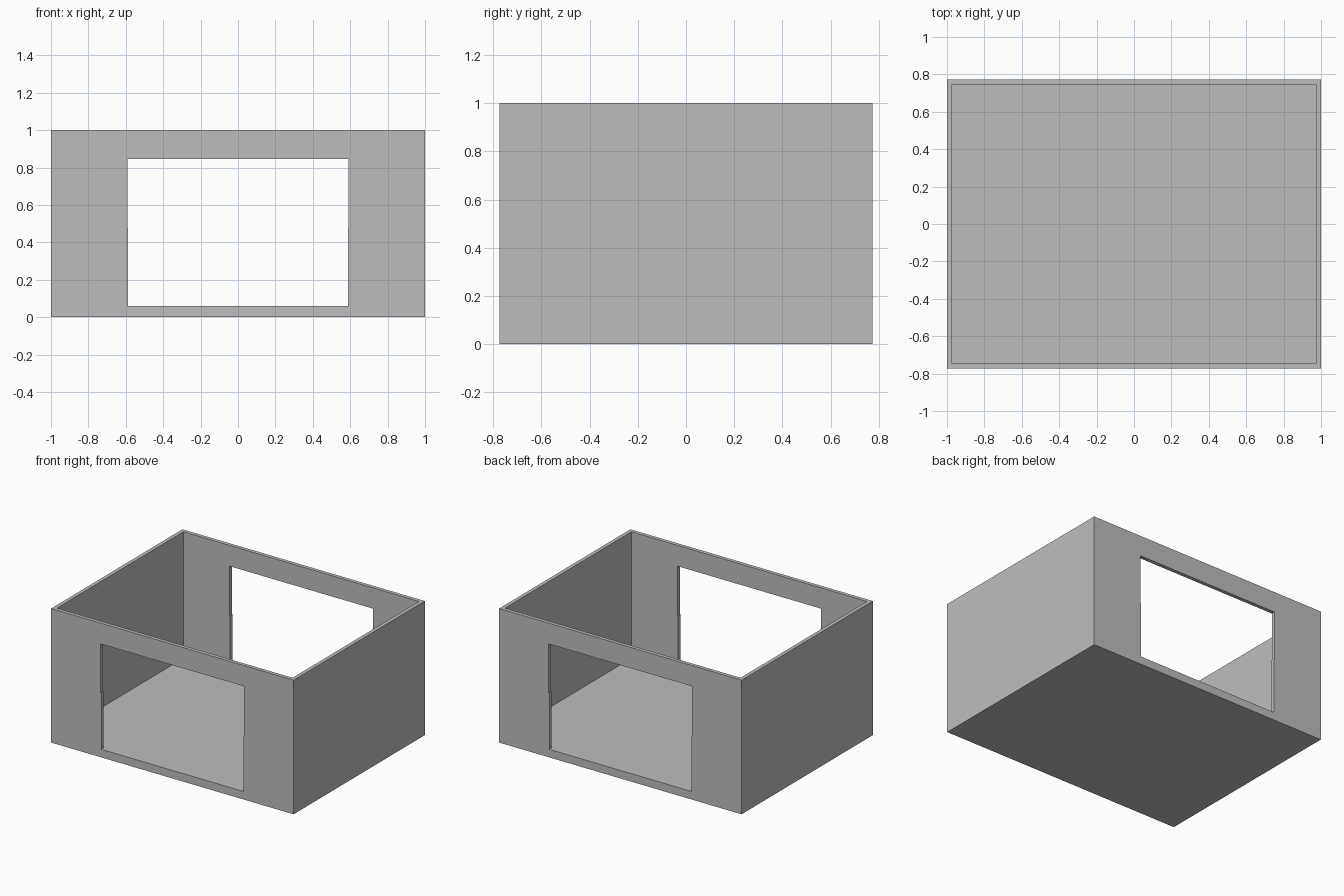
import bpy
import bmesh
from mathutils import Vector

if "Cube" in bpy.data.objects:
    bpy.data.objects.remove(bpy.data.objects["Cube"])

W, D, H = 1.0, 0.773, 1.0      # half width, half depth, height
T = 0.028                      # wall thickness
FLOOR, SILL, HEAD, STEP = 0.057, 0.06, 0.845, 0.478

grey = bpy.data.materials.new("plain grey")
grey.diffuse_color = (0.515, 0.515, 0.515, 1)
grey.use_nodes = True
grey.node_tree.nodes["Principled BSDF"].inputs["Base Color"].default_value = grey.diffuse_color


def prism(name, outline, y0, y1):
    """Extrude an x-z outline from y0 to y1."""
    bm = bmesh.new()
    face = bm.faces.new([bm.verts.new((x, y0, z)) for x, z in outline])
    side = bmesh.ops.extrude_face_region(bm, geom=[face])
    moved = [v for v in side["geom"] if isinstance(v, bmesh.types.BMVert)]
    bmesh.ops.translate(bm, verts=moved, vec=Vector((0, y1 - y0, 0)))
    bmesh.ops.recalc_face_normals(bm, faces=bm.faces)
    mesh = bpy.data.meshes.new(name)
    bm.to_mesh(mesh)
    bm.free()
    mesh.materials.append(grey)
    ob = bpy.data.objects.new(name, mesh)
    bpy.context.collection.objects.link(ob)
    return ob


def rect(hw, z0, z1):
    return [(-hw, z0), (hw, z0), (hw, z1), (-hw, z1)]


def cut(target, cutter):
    """Subtract the cutter, then remove it."""
    cutter.hide_render = True
    mod = target.modifiers.new("cut", "BOOLEAN")
    mod.operation, mod.solver, mod.object = "DIFFERENCE", "EXACT", cutter
    bpy.context.view_layer.objects.active = target
    bpy.ops.object.modifier_apply(modifier=mod.name)
    bpy.data.objects.remove(cutter)


# Walls and floor: solid block hollowed from the top
room = prism("room_shell", rect(W, 0, H), -D, D)
cut(room, prism("cavity_cutter", rect(W - T, FLOOR, H + 0.2), -D + T, D - T))

# Matching front and back openings, slightly wider in the upper half
lo, hi = 0.587, 0.592
right = [(lo, SILL), (lo, STEP), (hi, STEP), (hi, HEAD)]
opening = right + [(-x, z) for x, z in reversed(right)]
for s in (-1, 1):
    cut(room, prism("opening_cutter", opening, s * D - 0.1, s * D + 0.1))
